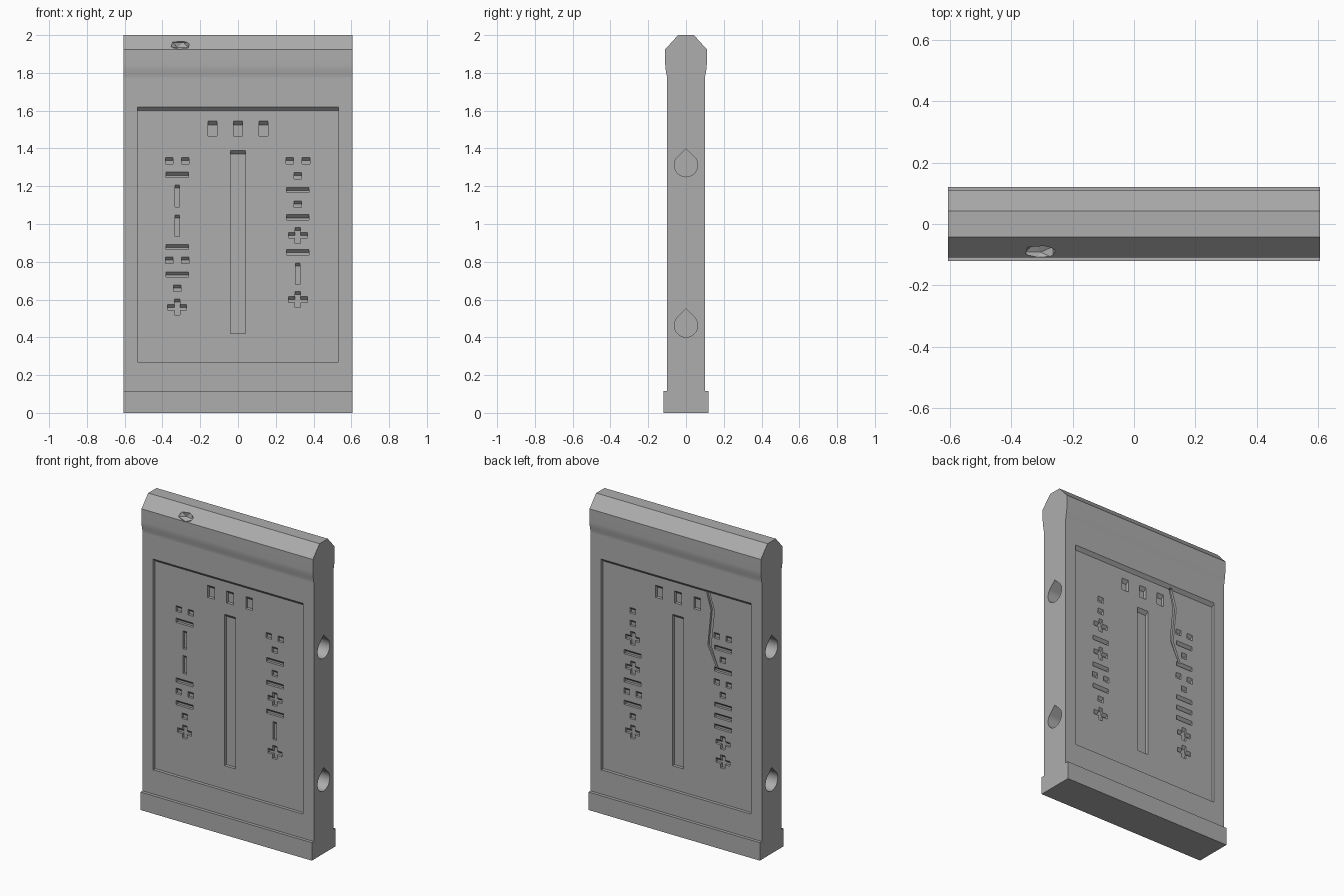
import bpy, bmesh, math
from mathutils import Vector

cube = bpy.data.objects.get("Cube")
if cube:
    bpy.data.objects.remove(cube, do_unlink=True)

HALF_W, FACE_Y, PANEL_DEPTH, GLYPH_DEPTH = 0.607, 0.1, 0.02, 0.016

stone = bpy.data.materials.new("stone_grey")
stone.use_nodes = True
GREY = (0.42, 0.42, 0.42, 1)
stone.diffuse_color = GREY
stone.node_tree.nodes["Principled BSDF"].inputs["Base Color"].default_value = GREY


def loft(bm, first, second):
    """Closed solid between two matching outlines."""
    a = [bm.verts.new(p) for p in first]
    b = [bm.verts.new(p) for p in second]
    bm.faces.new(a)
    bm.faces.new(b[::-1])
    for i in range(len(a)):
        j = (i + 1) % len(a)
        bm.faces.new((a[j], a[i], b[i], b[j]))


def make_object(name, bm):
    bmesh.ops.recalc_face_normals(bm, faces=bm.faces)
    mesh = bpy.data.meshes.new(name)
    bm.to_mesh(mesh)
    bm.free()
    mesh.materials.append(stone)
    obj = bpy.data.objects.new(name, mesh)
    bpy.context.collection.objects.link(obj)
    return obj


def recess(bm, outline, side, surface, depth):
    """Pocket in the front (-1) or back (+1); flagged points give a 45 degree ceiling."""
    def ring(offset):
        return [(-side * x, side * (surface + offset), z + offset * slope) for x, z, slope in outline]
    loft(bm, ring(0.008), ring(-depth))


def box(x, z, w, h):
    return [(x - w / 2, z - h / 2, 0), (x + w / 2, z - h / 2, 0),
            (x + w / 2, z + h / 2, 1), (x - w / 2, z + h / 2, 1)]


def plus(x, z):
    a, b, t = 0.05, 0.042, 0.015
    right = [(t, -b, 0), (t, -t, 0), (a, -t, 0), (a, t, 1), (t, t, 1), (t, b, 1)]
    left = [(-px, pz, s) for px, pz, s in reversed(right)]
    return [(x + px, z + pz, s) for px, pz, s in right + left]


def glyph(kind, x, z):
    """Outlines for one carved sign."""
    return {
        "dot": lambda: [box(x, z, 0.04, 0.036)],
        "pair": lambda: [box(x + s * 0.043, z, 0.04, 0.036) for s in (-1, 1)],
        "bar": lambda: [box(x, z, 0.12, 0.028)],
        "post": lambda: [box(x, z, 0.025, 0.115)],
        "plus": lambda: [plus(x, z)],
    }[kind]()


# Slab with plinth and chamfered cap, one profile swept across the width
half = [(0.12, 0), (0.12, 0.115), (FACE_Y, 0.115), (FACE_Y, 1.77), (0.1015, 1.785),
        (0.1055, 1.805), (0.109, 1.825), (0.11, 1.845), (0.11, 1.925), (0.042, 2)]
profile = half + [(-y, z) for y, z in reversed(half)]
bm = bmesh.new()
loft(bm, [(-HALF_W, y, z) for y, z in profile], [(HALF_W, y, z) for y, z in profile])
slab = make_object("stone_slab", bm)

# Sunken panels on both faces
panels = bmesh.new()
for side in (-1, 1):
    recess(panels, box(0, 0.945, 1.062, 1.35), side, FACE_Y, PANEL_DEPTH)

# Carved signs: (side, column) -> top to bottom
columns = {
    (-1, -0.322): "pair 1.335 bar 1.26 post 1.148 post 0.99 bar 0.878 pair 0.808 bar 0.733 dot 0.66 plus 0.56",
    (-1, 0.317): "pair 1.335 dot 1.255 bar 1.18 dot 1.105 bar 1.035 plus 0.94 bar 0.85 post 0.737 plus 0.6",
    (1, -0.322): "dot 1.335 dot 1.255 plus 1.16 bar 1.06 plus 0.97 bar 0.88 pair 0.81 bar 0.735 dot 0.66 plus 0.56",
    (1, 0.317): "pair 1.335 bar 1.26 dot 1.19 bar 1.12 pair 1.04 dot 0.965 bar 0.895 bar 0.825 bar 0.755 plus 0.66 plus 0.54",
}
signs = bmesh.new()
panel_y = FACE_Y - PANEL_DEPTH
for (side, x), text in columns.items():
    words = text.split()
    for kind, z in zip(words[::2], words[1::2]):
        for outline in glyph(kind, x, float(z)):
            recess(signs, outline, side, panel_y, GLYPH_DEPTH)

# Long central slot and three windows above it
for side in (-1, 1):
    recess(signs, box(0, 0.905, 0.078, 0.97), side, panel_y, PANEL_DEPTH)
    for x in (-0.135, 0, 0.135):
        recess(signs, box(x, 1.505, 0.048, 0.078), side, panel_y, PANEL_DEPTH)

# Tapering crack in the back panel
path = [(0.21, 1.607, 0.011), (0.245, 1.49, 0.012), (0.222, 1.26, 0.011), (0.28, 1.13, 0.006)]
crack = bmesh.new()
recess(crack, [(x - w, z, 0) for x, z, w in path] + [(x + w, z, 0) for x, z, w in reversed(path)],
       1, panel_y, 0.014)

# Teardrop holes in both edges
holes = bmesh.new()
R, STEPS = 0.062, 24
for z0 in (0.463, 1.312):
    drop = [(0, z0 + R * math.sqrt(2))]
    for i in range(STEPS + 1):
        a = math.radians(135 + 270 * i / STEPS)
        drop.append((R * math.cos(a), z0 + R * math.sin(a)))
    for s in (-1, 1):
        loft(holes, [(s * (HALF_W + 0.05), y, z) for y, z in drop],
             [(s * (HALF_W - 0.2), y, z) for y, z in drop])

# Chip broken from the front top edge
chip = bmesh.new()
bmesh.ops.create_icosphere(chip, subdivisions=1, radius=0.05)
bmesh.ops.scale(chip, vec=Vector((1.15, 0.7, 0.62)), verts=chip.verts)
bmesh.ops.translate(chip, vec=Vector((-0.305, -0.092, 1.948)), verts=chip.verts)

# Cut everything, bake the result and drop the cutters
cutters = []
for name, bm in (("panel_cutter", panels), ("sign_cutter", signs), ("crack_cutter", crack),
                 ("hole_cutter", holes), ("chip_cutter", chip)):
    cutter = make_object(name, bm)
    cutter.hide_render = True
    cutters.append(cutter)
    mod = slab.modifiers.new(name, "BOOLEAN")
    mod.operation, mod.solver, mod.object = "DIFFERENCE", "EXACT", cutter
baked = bpy.data.meshes.new_from_object(slab.evaluated_get(bpy.context.evaluated_depsgraph_get()))
slab.modifiers.clear()
slab.data = baked
for cutter in cutters:
    bpy.data.objects.remove(cutter, do_unlink=True)
baked.materials.clear()
baked.materials.append(stone)

# Smooth cap curve and holes, crisp edges elsewhere
bpy.ops.object.select_all(action="DESELECT")
slab.select_set(True)
bpy.context.view_layer.objects.active = slab
bpy.ops.object.shade_smooth_by_angle(angle=math.radians(25))
normals = slab.modifiers.new("weighted_normals", "WEIGHTED_NORMAL")
normals.keep_sharp = True
